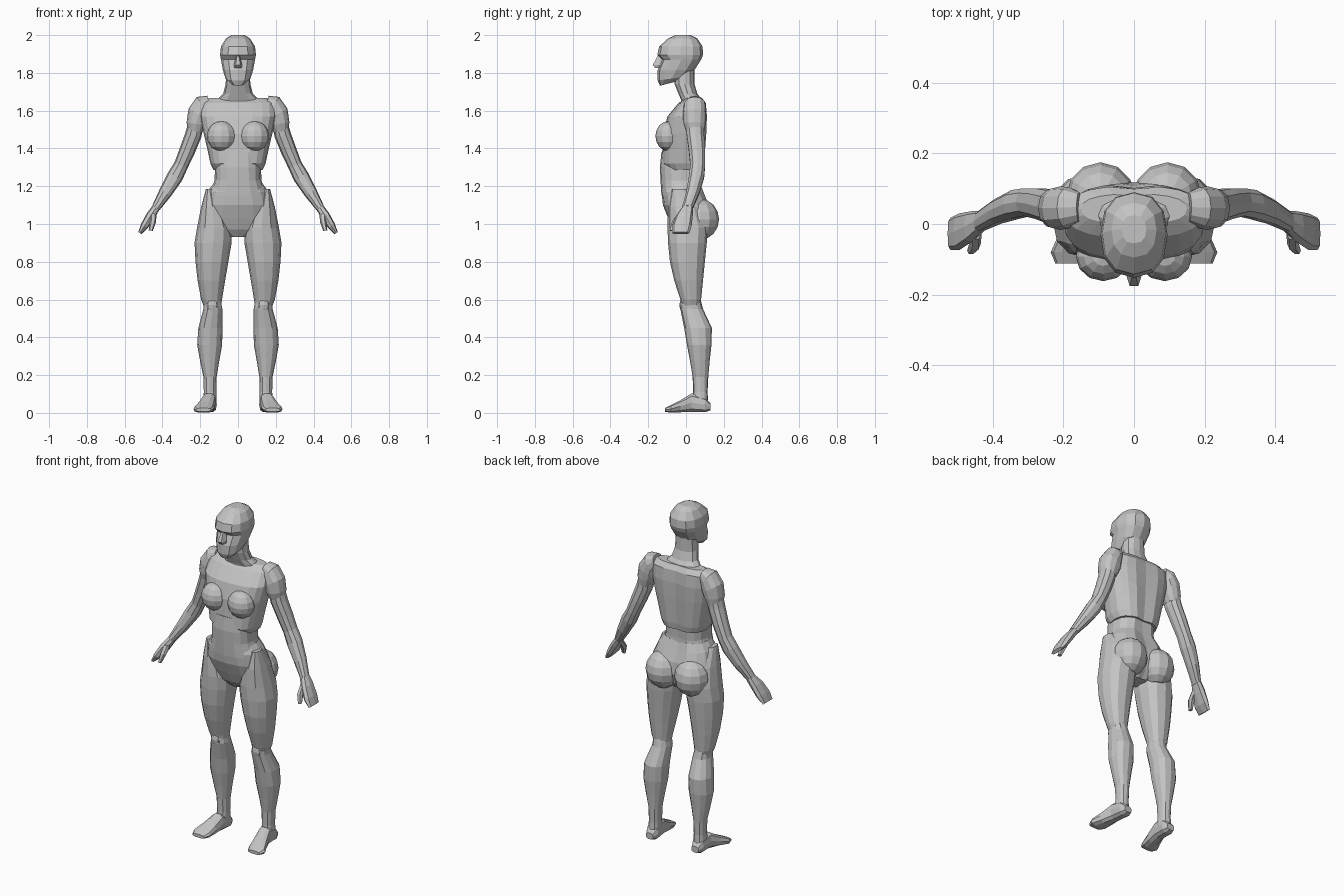
import bpy, bmesh, math
from mathutils import Vector

grey = bpy.data.materials.new("plain grey")
grey.diffuse_color = (0.55, 0.55, 0.55, 1)


def finish(name, bm, mirror):
    bmesh.ops.recalc_face_normals(bm, faces=bm.faces[:])
    me = bpy.data.meshes.new(name)
    bm.to_mesh(me)
    bm.free()
    me.materials.append(grey)
    ob = bpy.data.objects.new(name, me)
    bpy.context.collection.objects.link(ob)
    if mirror:
        m = ob.modifiers.new("mirror", 'MIRROR')
        m.use_mirror_merge = False
    return ob


def loft(name, rings, n=12, p=0.88, mirror=False, groove=0.0):
    """Skin a row of rounded sections (centre, half axis u, half axis v)."""
    bm = bmesh.new()
    rows = []
    for c, u, v in rings:
        row = []
        for i in range(n):
            a = 2 * math.pi * i / n
            ca, sa = math.cos(a), math.sin(a)
            ca = math.copysign(abs(ca) ** p, ca)
            sa = math.copysign(abs(sa) ** p, sa)
            if i == n // 4:
                sa -= groove
            row.append(bm.verts.new(Vector(c) + Vector(u) * ca + Vector(v) * sa))
        rows.append(row)
    for a, b in zip(rows, rows[1:]):
        for i in range(n):
            j = (i + 1) % n
            bm.faces.new((a[i], a[j], b[j], b[i]))
    bm.faces.new(rows[0])
    bm.faces.new(rows[-1])
    return finish(name, bm, mirror)


def level(z, cx, hw, front, back, tilt=0):
    """Level section from its half width and front / back depth."""
    return (cx, (front + back) / 2, z), (hw, 0, 0), (0, (back - front) / 2, tilt)


def limb(x, y, z, hw, ry, deg):
    """Section square to a limb leaning outwards by deg."""
    t = math.radians(deg)
    return (x, y, z), (hw * math.cos(t), 0, hw * math.sin(t)), (0, ry, 0)


def upright(y, cx, hw, z0, z1):
    """Upright section, for the foot."""
    return (cx, y, (z0 + z1) / 2), (hw, 0, 0), (0, 0, (z1 - z0) / 2)


def ball(name, loc, size, mirror=True, seg=12, rings=8):
    bm = bmesh.new()
    bmesh.ops.create_uvsphere(bm, u_segments=seg, v_segments=rings, radius=1)
    for v in bm.verts:
        v.co = Vector([v.co[i] * size[i] + loc[i] for i in range(3)])
    return finish(name, bm, mirror)


# head with recessed eye band
loft("head", [
    level(1.742, 0, 0.035, -0.138, -0.06, 0.01),
    level(1.770, 0, 0.066, -0.150, 0.00, 0.01),
    level(1.815, 0, 0.080, -0.150, 0.045),
    level(1.870, 0, 0.090, -0.128, 0.080),
    level(1.895, 0, 0.095, -0.152, 0.090),
    level(1.940, 0, 0.090, -0.142, 0.088),
    level(1.982, 0, 0.064, -0.095, 0.060),
    level(2.000, 0, 0.035, -0.055, 0.025)], n=12, p=0.85)
loft("nose", [
    level(1.890, 0, 0.010, -0.152, -0.11),
    level(1.842, 0, 0.022, -0.180, -0.11),
    level(1.825, 0, 0.020, -0.165, -0.11)], n=6)

# neck, flaring into the shoulders
loft("neck", [
    level(1.82, 0, 0.060, -0.065, 0.045),
    level(1.74, 0, 0.066, -0.060, 0.045),
    level(1.69, 0, 0.078, -0.040, 0.060),
    level(1.655, 0, 0.115, -0.025, 0.085),
    level(1.62, 0, 0.150, -0.030, 0.095)], n=12)

# trunk
loft("ribcage", [
    level(1.668, 0, 0.150, 0.000, 0.085),
    level(1.640, 0, 0.195, -0.040, 0.108),
    level(1.570, 0, 0.200, -0.098, 0.115),
    level(1.480, 0, 0.182, -0.122, 0.112),
    level(1.400, 0, 0.163, -0.125, 0.106),
    level(1.320, 0, 0.146, -0.130, 0.100),
    level(1.285, 0, 0.130, -0.105, 0.092)], n=20, p=0.8, groove=0.12)
loft("abdomen", [
    level(1.38, 0, 0.120, -0.130, 0.085),
    level(1.30, 0, 0.122, -0.138, 0.083),
    level(1.23, 0, 0.124, -0.135, 0.080),
    level(1.15, 0, 0.150, -0.130, 0.085)], n=16, p=0.8, groove=0.1)
loft("pelvis", [
    level(1.215, 0, 0.130, -0.118, 0.082),
    level(1.170, 0, 0.162, -0.130, 0.100),
    level(1.100, 0, 0.182, -0.122, 0.128),
    level(1.030, 0, 0.185, -0.095, 0.135),
    level(0.970, 0, 0.130, -0.070, 0.110),
    level(0.930, 0, 0.045, -0.040, 0.070)], n=16, p=0.85, groove=0.15)
ball("breast", (0.087, -0.092, 1.465), (0.078, 0.070, 0.080))
ball("buttock", (0.095, 0.075, 1.025), (0.098, 0.100, 0.108))

# legs
loft("thigh", [
    level(1.185, 0.150, 0.020, -0.075, 0.00),
    level(1.090, 0.135, 0.060, -0.095, 0.08),
    level(0.980, 0.125, 0.092, -0.098, 0.115),
    level(0.900, 0.132, 0.098, -0.095, 0.110),
    level(0.800, 0.138, 0.087, -0.085, 0.100),
    level(0.700, 0.141, 0.073, -0.062, 0.090),
    level(0.600, 0.140, 0.055, -0.030, 0.080),
    level(0.560, 0.134, 0.045, -0.020, 0.075)], n=12, mirror=True)
loft("shin", [
    level(0.610, 0.138, 0.044, -0.025, 0.075),
    level(0.550, 0.133, 0.050, -0.030, 0.090),
    level(0.450, 0.146, 0.064, -0.010, 0.137),
    level(0.360, 0.150, 0.066, 0.005, 0.135),
    level(0.270, 0.150, 0.050, 0.022, 0.125),
    level(0.190, 0.148, 0.035, 0.035, 0.118),
    level(0.110, 0.148, 0.033, 0.038, 0.114),
    level(0.050, 0.150, 0.036, 0.030, 0.118)], n=12, mirror=True)
ball("kneecap", (0.136, -0.010, 0.570), (0.034, 0.025, 0.038), seg=8, rings=6)
loft("foot", [
    upright(0.130, 0.150, 0.024, 0.012, 0.050),
    upright(0.100, 0.150, 0.038, 0.002, 0.085),
    upright(0.030, 0.154, 0.037, 0.004, 0.105),
    upright(-0.030, 0.168, 0.046, 0.002, 0.068),
    upright(-0.080, 0.182, 0.054, 0.000, 0.042),
    upright(-0.112, 0.183, 0.040, 0.006, 0.026)], n=10, p=0.75, mirror=True)

# arms
loft("shoulder", [
    limb(0.155, 0.048, 1.650, 0.030, 0.042, 75),
    limb(0.185, 0.046, 1.625, 0.058, 0.058, 55),
    limb(0.208, 0.045, 1.580, 0.062, 0.062, 30),
    limb(0.220, 0.045, 1.530, 0.053, 0.058, 10),
    limb(0.228, 0.048, 1.490, 0.040, 0.048, 10)], n=12, mirror=True)
loft("arm", [
    limb(0.215, 0.046, 1.560, 0.040, 0.050, 12),
    limb(0.237, 0.050, 1.470, 0.044, 0.048, 16),
    limb(0.268, 0.058, 1.390, 0.042, 0.045, 22),
    limb(0.302, 0.062, 1.310, 0.038, 0.041, 28),
    limb(0.334, 0.056, 1.250, 0.043, 0.042, 30),
    limb(0.385, 0.036, 1.165, 0.035, 0.036, 32),
    limb(0.435, 0.008, 1.085, 0.023, 0.030, 32)], n=10, mirror=True)
loft("hand", [
    limb(0.430, 0.010, 1.092, 0.021, 0.028, 32),
    limb(0.462, -0.008, 1.045, 0.024, 0.044, 32),
    limb(0.495, -0.022, 0.990, 0.021, 0.052, 35),
    limb(0.520, -0.028, 0.952, 0.010, 0.046, 35)], n=8, p=0.75, mirror=True)
loft("thumb", [
    limb(0.448, -0.025, 1.055, 0.016, 0.020, 10),
    limb(0.450, -0.055, 1.015, 0.017, 0.020, 10),
    limb(0.462, -0.075, 0.965, 0.011, 0.012, 10)], n=6, mirror=True)
